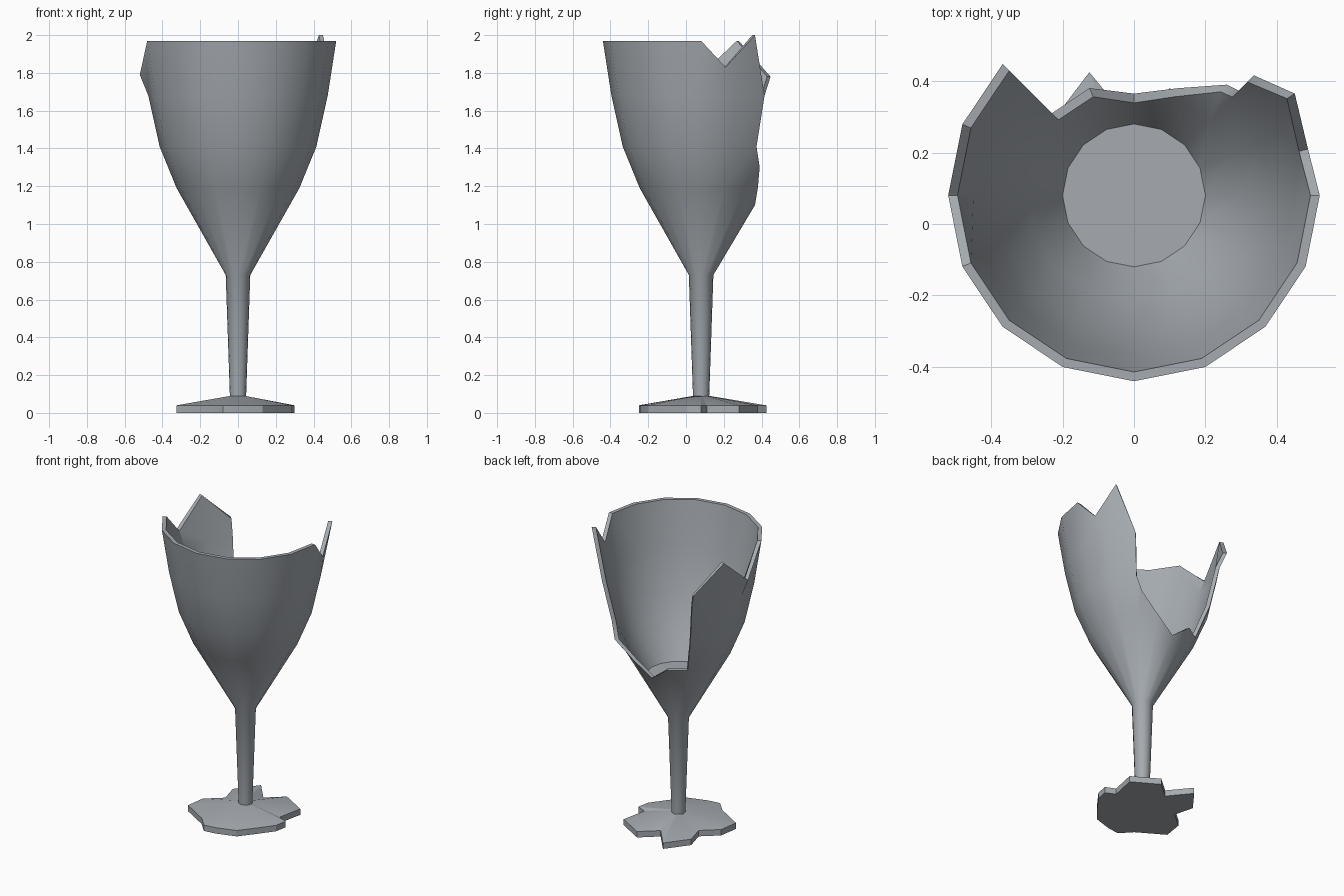
import bpy, bmesh, math

if "Cube" in bpy.data.objects:
    bpy.data.objects.remove(bpy.data.objects["Cube"])

CY = 0.08      # the goblet axis sits slightly behind the origin
N = 16         # sides of bowl and stem

glass = bpy.data.materials.new("blue_grey")
glass.diffuse_color = (0.38, 0.41, 0.44, 1)
glass.use_nodes = True
glass.node_tree.nodes["Principled BSDF"].inputs["Base Color"].default_value = glass.diffuse_color


def finish(name, bm, angle):
    bmesh.ops.delete(bm, geom=[v for v in bm.verts if not v.link_faces], context='VERTS')
    bmesh.ops.recalc_face_normals(bm, faces=bm.faces[:])
    mesh = bpy.data.meshes.new(name)
    bm.to_mesh(mesh)
    bm.free()
    mesh.materials.append(glass)
    ob = bpy.data.objects.new(name, mesh)
    bpy.context.collection.objects.link(ob)
    bpy.ops.object.select_all(action='DESELECT')
    ob.select_set(True)
    bpy.context.view_layer.objects.active = ob
    bpy.ops.object.shade_smooth_by_angle(angle=math.radians(angle))
    return ob


# Stem and broken bowl: profile rings (radius, height), lowest first
rings = [(0.042, 0.06), (0.065, 0.73), (0.325, 1.19),
         (0.415, 1.41), (0.475, 1.68), (0.52, 1.97)]
# Jagged rim points that leave the regular grid: (ring, side) -> position
jagged = {(2, 4): (0, 0.365, 1.10), (3, 3): (0.26, 0.39, 1.30),
          (5, 1): (0.487, 0.21, 1.83), (5, 2): (0.45, 0.365, 2.0)}
rim_height = {6: 1.78, 8: 1.79}
# Missing wall pieces at the back, per band
missing = {2: (3, 4, 5), 3: (2, 3, 4, 5), 4: (2, 3, 4, 5)}


def outer_point(r, k):
    if (r, k) in jagged:
        return jagged[r, k]
    rad, z = rings[r]
    if r == 5:
        z = rim_height.get(k, z)
    a = 2 * math.pi * k / N
    return rad * math.cos(a), CY + rad * math.sin(a), z


def inner_point(r, k):
    if r == 1:                                   # cavity floor
        a = 2 * math.pi * k / N
        return 0.2 * math.cos(a), CY + 0.2 * math.sin(a), 1.01
    x, y, z = outer_point(r, k)
    d = math.hypot(x, y - CY)
    f = (d - 0.026) / d
    return x * f, CY + (y - CY) * f, z


bm = bmesh.new()
outer = {(r, k): bm.verts.new(outer_point(r, k)) for r in range(6) for k in range(N)}
inner = {(r, k): bm.verts.new(inner_point(r, k)) for r in range(1, 6) for k in range(N)}
twin = {outer[key]: inner[key] for key in inner}


def sheet(grid, start):
    for r in range(start, 5):
        for k in range(N):
            if k not in missing.get(r, ()):
                j = (k + 1) % N
                bm.faces.new((grid[r, k], grid[r, j], grid[r + 1, j], grid[r + 1, k]))


sheet(outer, 0)
border = [e for e in bm.edges if len(e.link_faces) == 1
          and all(v in twin for v in e.verts)]
sheet(inner, 1)
for e in border:                                 # broken edge thickness
    a, b = e.verts
    bm.faces.new((a, b, twin[b], twin[a]))
bm.faces.new([inner[1, k] for k in range(N)])
bm.faces.new([outer[0, k] for k in range(N)])
finish("bowl_and_stem", bm, 30)

# Chipped foot: jagged outline around the axis, sloping up to the stem
outline = [(0.27, 0.20), (0.235, 0.03), (0.30, 0.0), (0.285, -0.08), (0.21, -0.18),
           (0.13, -0.28), (0.0, -0.32), (-0.08, -0.33), (-0.15, -0.255), (-0.325, -0.15),
           (-0.305, -0.02), (-0.2, 0.07), (-0.235, 0.20), (-0.125, 0.345),
           (-0.01, 0.205), (0.1, 0.30)]
bm = bmesh.new()
low = [bm.verts.new((x, y + CY, 0)) for x, y in outline]
top = [bm.verts.new((x, y + CY, 0.04)) for x, y in outline]
peak = bm.verts.new((0, CY, 0.097))
for i in range(len(outline)):
    j = (i + 1) % len(outline)
    bm.faces.new((low[i], low[j], top[j], top[i]))
    bm.faces.new((top[i], top[j], peak))
bm.faces.new(low)
finish("foot", bm, 20)
